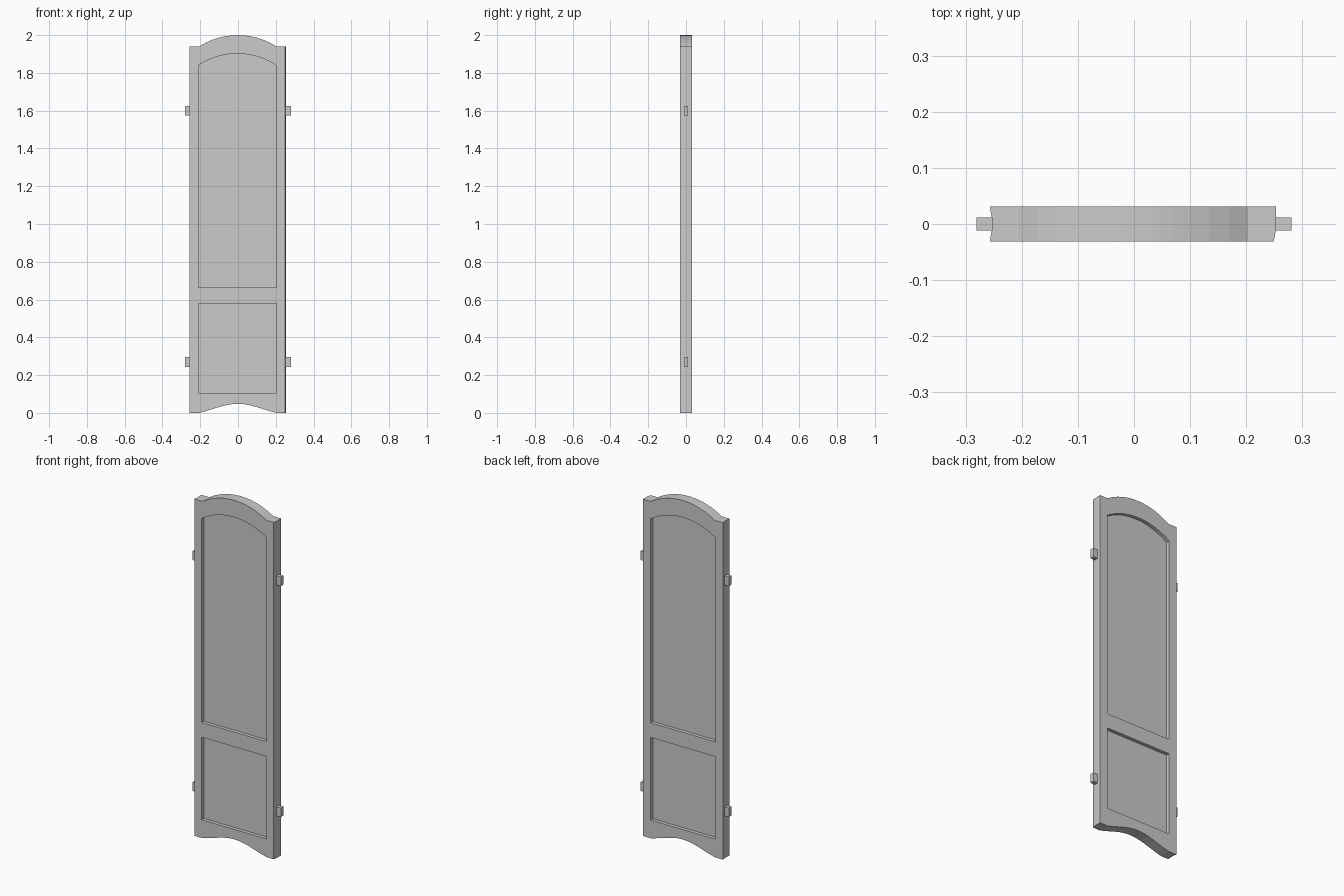
import bpy, bmesh, math

if "Cube" in bpy.data.objects:
    bpy.data.objects.remove(bpy.data.objects["Cube"])

HALF_D = 0.031     # half thickness of the frame
RECESS = 0.02      # depth of each panel recess


def arch(x0, x1, z, rise, blend=0.0, n=12):
    """Points of an arch from x0 to x1; blend mixes in an S-shaped ease at the ends."""
    c, h = (x0 + x1) / 2, (x1 - x0) / 2
    r = (h * h + rise * rise) / (2 * rise)
    pts = []
    for i in range(n + 1):
        t = -1 + 2 * i / n
        circ = math.sqrt(r * r - (t * h) ** 2) - (r - rise)
        ease = rise * 0.5 * (1 + math.cos(math.pi * t))
        pts.append((c + t * h, z + circ * (1 - blend) + ease * blend))
    return pts


def loft(name, layers):
    """Solid through matching outlines given as (y, [(x, z), ...])."""
    bm = bmesh.new()
    rings = [[bm.verts.new((x, y, z)) for x, z in pts] for y, pts in layers]
    n = len(rings[0])
    for a, b in zip(rings, rings[1:]):
        for i in range(n):
            j = (i + 1) % n
            bm.faces.new((a[i], a[j], b[j], b[i]))
    bm.faces.new(rings[0])
    bm.faces.new(rings[-1])
    bmesh.ops.recalc_face_normals(bm, faces=bm.faces)
    me = bpy.data.meshes.new(name)
    bm.to_mesh(me)
    bm.free()
    ob = bpy.data.objects.new(name, me)
    bpy.context.collection.objects.link(ob)
    return ob


def outline(left, right):
    """Outer silhouette with arched top and scooped bottom."""
    bottom = arch(-0.205, 0.203, 0.0, 0.048, 0.5)
    top = arch(-0.205, 0.203, 1.94, 0.06)
    return [(left, 0)] + bottom + [(right, 0), (right, 1.94)] + top[::-1] + [(left, 1.94)]


# Frame: hollow left edge, gently rounded right edge
profile = [(-HALF_D, -0.257, 0.249), (-0.012, -0.2535, 0.2525),
           (0.012, -0.2535, 0.2535), (HALF_D, -0.257, 0.253)]
frame = loft("screen_panel", [(y, outline(l, r)) for y, l, r in profile])

# Recessed upper (arched) and lower (square) fields, front and back
L, R = -0.21, 0.203
upper = [(L, 0.665), (R, 0.665)] + arch(L, R, 1.84, 0.062)[::-1]
lower = [(L, 0.105), (R, 0.105), (R, 0.58), (L, 0.58)]
bpy.context.view_layer.objects.active = frame
for shape in (upper, lower):
    for side in (-1, 1):
        cutter = loft("recess_cutter", [(side * (HALF_D - RECESS), shape),
                                        (side * (HALF_D + 0.02), shape)])
        cutter.hide_render = True
        mod = frame.modifiers.new("recess", 'BOOLEAN')
        mod.operation = 'DIFFERENCE'
        mod.solver = 'EXACT'
        mod.object = cutter
        bpy.ops.object.modifier_apply(modifier=mod.name)
        bpy.data.objects.remove(cutter, do_unlink=True)

# Connecting tabs on both edges
for side, word in ((-1, "left"), (1, "right")):
    for z, level in ((0.27, "lower"), (1.60, "upper")):
        xa, xb = side * 0.245, side * 0.281
        rect = [(xa, z - 0.026), (xb, z - 0.026), (xb, z + 0.026), (xa, z + 0.026)]
        loft(f"hinge_tab_{word}_{level}", [(-0.0115, rect), (0.0115, rect)])
